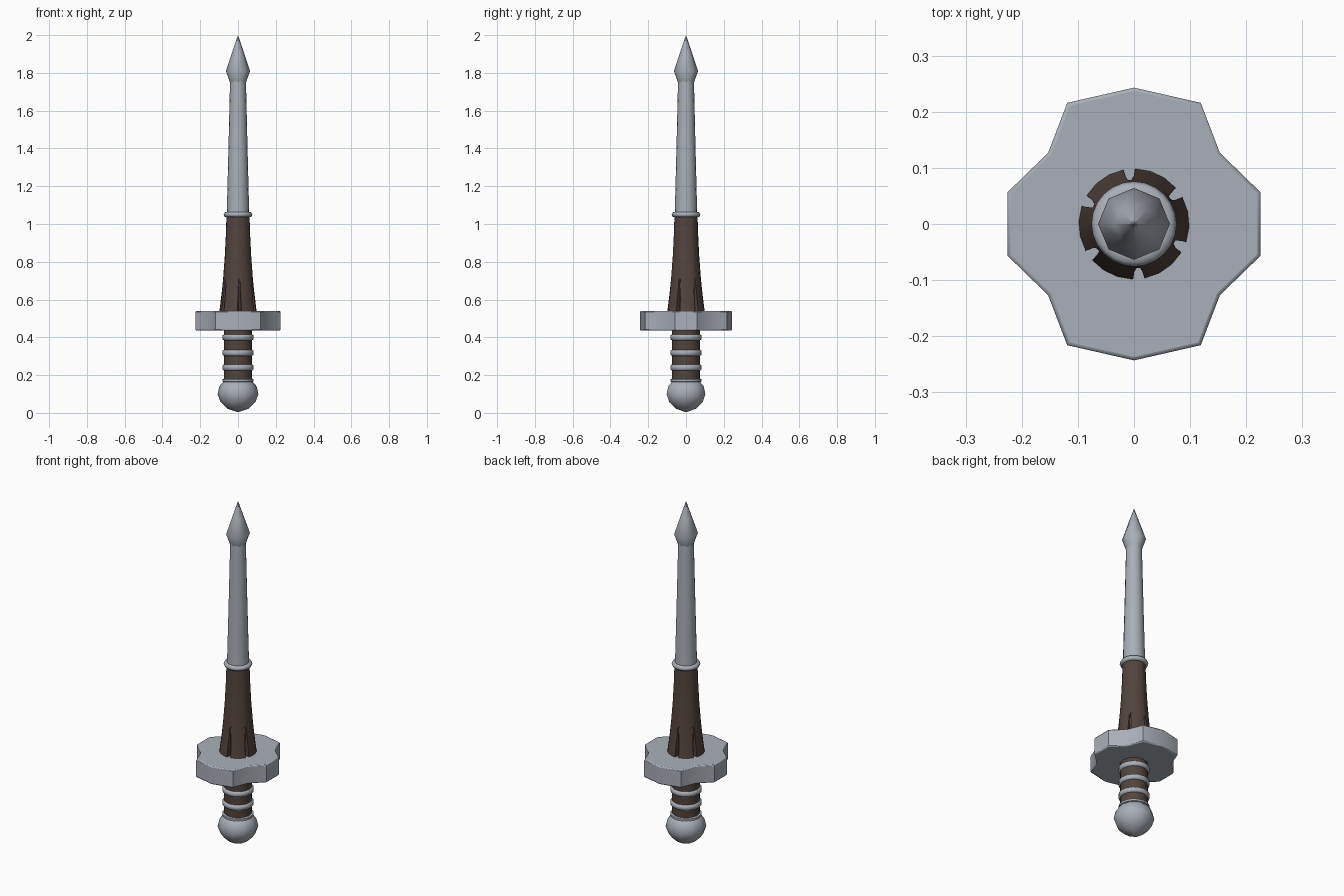
import bpy, bmesh, math

if "Cube" in bpy.data.objects:
    bpy.data.objects.remove(bpy.data.objects["Cube"])


def material(name, rgb):
    m = bpy.data.materials.new(name)
    m.diffuse_color = (*rgb, 1)
    m.use_nodes = True
    m.node_tree.nodes["Principled BSDF"].inputs["Base Color"].default_value = m.diffuse_color
    return m


STEEL = material("steel grey", (0.40, 0.43, 0.48))
LEATHER = material("dark brown leather", (0.085, 0.058, 0.047))


def finish(name, bm, mat, angle=40):
    bmesh.ops.remove_doubles(bm, verts=bm.verts, dist=1e-5)
    bmesh.ops.recalc_face_normals(bm, faces=bm.faces)
    me = bpy.data.meshes.new(name)
    bm.to_mesh(me)
    bm.free()
    ob = bpy.data.objects.new(name, me)
    bpy.context.collection.objects.link(ob)
    me.materials.append(mat)
    bpy.ops.object.select_all(action='DESELECT')
    ob.select_set(True)
    bpy.context.view_layer.objects.active = ob
    bpy.ops.object.shade_smooth_by_angle(angle=math.radians(angle))
    return ob


def loft(name, rings, mat, angle=40):
    """Join rings of points with quads and cap both ends."""
    bm = bmesh.new()
    vs = [[bm.verts.new(p) for p in ring] for ring in rings]
    n = len(vs[0])
    for a, b in zip(vs, vs[1:]):
        for i in range(n):
            j = (i + 1) % n
            bm.faces.new((a[i], a[j], b[j], b[i]))
    bm.faces.new(vs[0][::-1])
    bm.faces.new(vs[-1])
    return finish(name, bm, mat, angle)


def lathe(name, profile, sides, mat, angle=40):
    rings = [[(max(r, 1e-4) * math.cos(2 * math.pi * i / sides),
               max(r, 1e-4) * math.sin(2 * math.pi * i / sides), z)
              for i in range(sides)] for r, z in profile]
    return loft(name, rings, mat, angle)


# Pommel
lathe("pommel", [(0, 0.003), (0.055, 0.022), (0.093, 0.058), (0.108, 0.10),
                 (0.098, 0.142), (0.068, 0.176)], 10, STEEL, 60)

# Grip with metal bands
lathe("grip", [(0.074, 0.16), (0.074, 0.45)], 16, LEATHER)
for k, z in enumerate((0.172, 0.24, 0.318, 0.40)):
    h = 0.010 if k == 0 else 0.017
    lathe(f"grip_band_{k + 1}", [(0.072, z - h), (0.083, z - h * 0.6),
                                 (0.083, z + h * 0.6), (0.072, z + h)], 16, STEEL, 60)

# Lobed guard, one quarter outline mirrored to all sides
quarter = [(0.225, 0.057), (0.153, 0.127), (0.119, 0.216)]
half = quarter + [(0, 0.243)] + [(-x, y) for x, y in reversed(quarter)]
outline = half + [(-x, -y) for x, y in half]
guard = loft("guard", [[(x, y, z) for x, y in outline] for z in (0.435, 0.54)], STEEL, 35)
bevel = guard.modifiers.new("soft edges", 'BEVEL')
bevel.width, bevel.segments = 0.006, 2
bevel.limit_method, bevel.angle_limit = 'ANGLE', math.radians(60)

# Leather sleeve: flared, split at the bottom into six straps
sleeve = [(0.099, 0.535), (0.091, 0.60), (0.085, 0.65), (0.079, 0.71),
          (0.070, 0.83), (0.065, 0.93), (0.061, 1.045)]
rings = []
for r, z in sleeve:
    cut = max(0.0, min(1.0, (0.71 - z) / 0.12))   # slits close going up
    ring = []
    for k in range(6):
        base = 5 + 60 * k
        for off in (-24, -8, 8, 24, 27, 30, 33):
            o = off
            if off in (27, 33):
                o = 30 + (off - 30) * (0.6 + 0.4 * cut)
            if off in (-24, 24):
                o = off * (1 + 0.12 * (1 - cut))
            rr = r - (min(0.026, r - 0.067) * cut if off > 24 else 0)
            a = math.radians(base + o)
            ring.append((rr * math.cos(a), rr * math.sin(a), z))
    rings.append(ring)
loft("leather_sleeve", rings, LEATHER)

# Ring where sleeve meets blade
lathe("blade_collar", [(0.058, 1.037), (0.070, 1.038), (0.076, 1.05),
                       (0.070, 1.062), (0.058, 1.063)], 24, STEEL, 60)

# Tapered round blade
lathe("blade", [(0.060, 1.03), (0.0505, 1.40), (0.042, 1.765)], 16, STEEL)

# Pointed tip
lathe("blade_tip", [(0.041, 1.745), (0.064, 1.81), (0.034, 1.90), (0, 2.0)], 8, STEEL, 50)
